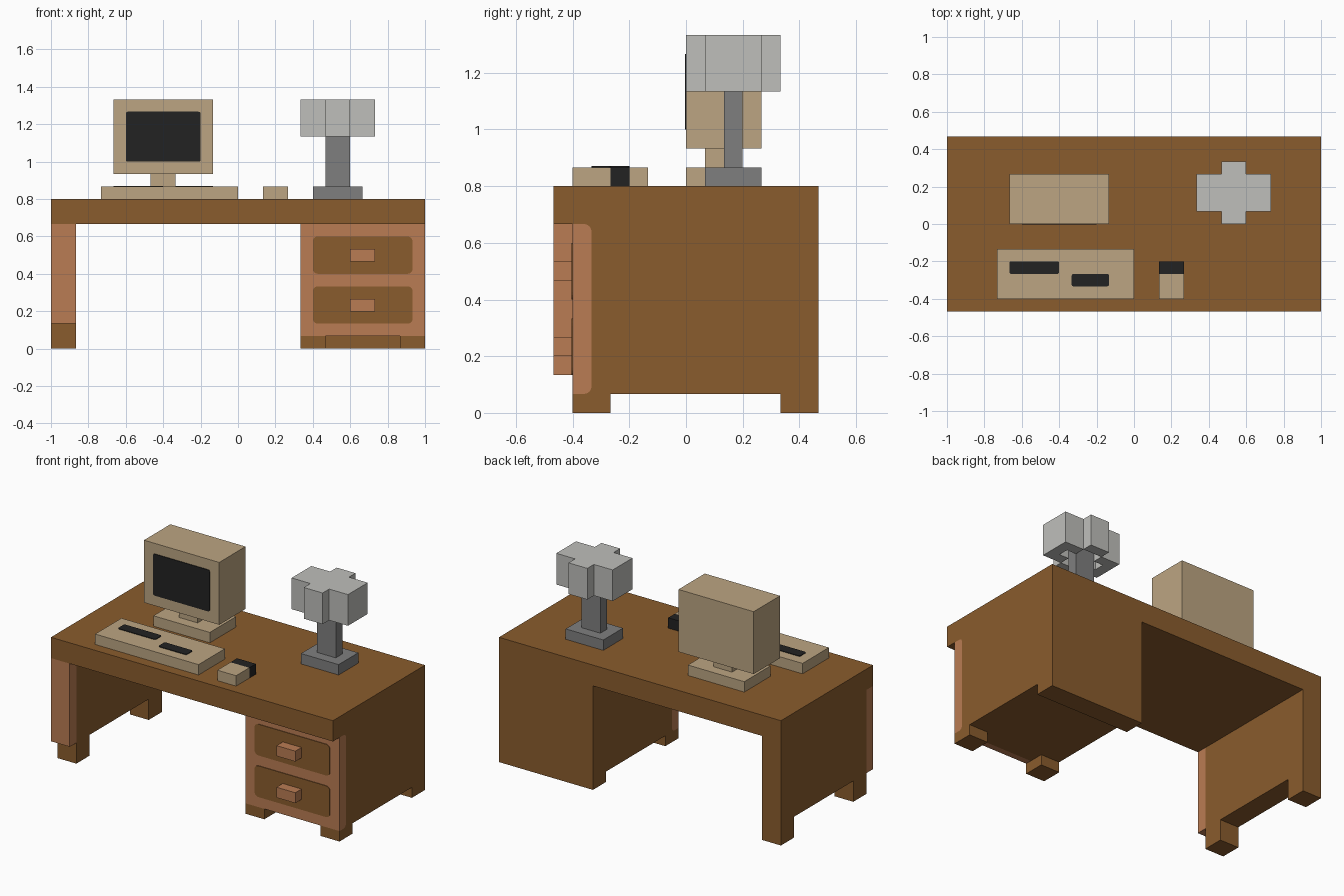
import bpy, bmesh, math
from mathutils import Vector

if "Cube" in bpy.data.objects:
    bpy.data.objects.remove(bpy.data.objects["Cube"])

U = 1 / 15        # the whole desk sits on this block grid
R = 0.4           # corner radius of painted shapes, in grid units
T = 0.06          # thickness of painted plates, in grid units


def material(name, hex_code):
    def linear(c):
        c /= 255
        return c / 12.92 if c <= 0.04045 else ((c + 0.055) / 1.055) ** 2.4
    col = [linear((hex_code >> s) & 255) for s in (16, 8, 0)] + [1]
    m = bpy.data.materials.new(name)
    m.use_nodes = True
    m.diffuse_color = col
    m.node_tree.nodes["Principled BSDF"].inputs["Base Color"].default_value = col
    return m


WOOD = material("brown wood", 0x8A5C2D)
TRIM = material("copper wood", 0xBA7C53)
BEIGE = material("beige plastic", 0xBCA582)
BLACK = material("black", 0x222222)
GREY = material("grey metal", 0x7F7F7F)
SHADE = material("light grey", 0xBFBFBB)


def finish(name, bm, mat):
    bmesh.ops.recalc_face_normals(bm, faces=bm.faces)
    bmesh.ops.scale(bm, vec=(U, U, U), verts=bm.verts)
    mesh = bpy.data.meshes.new(name)
    bm.to_mesh(mesh)
    bm.free()
    mesh.materials.append(mat)
    obj = bpy.data.objects.new(name, mesh)
    bpy.context.collection.objects.link(obj)
    return obj


def box(name, mat, x, y, z):
    """Block between grid limits given as (low, high) pairs."""
    bm = bmesh.new()
    bmesh.ops.create_cube(bm, size=1)
    for v in bm.verts:
        v.co = Vector([(a + b) / 2 + c * (b - a) for (a, b), c in zip((x, y, z), v.co)])
    return finish(name, bm, mat)


def prism(name, mat, profile, axis, lo, hi):
    """Extrude a 2D profile along axis 0, 1 or 2."""
    bm = bmesh.new()
    verts = []
    for p in profile:
        co = list(p)
        co.insert(axis, lo)
        verts.append(bm.verts.new(co))
    face = bm.faces.new(verts)
    ext = bmesh.ops.extrude_face_region(bm, geom=[face])
    step = Vector((0, 0, 0))
    step[axis] = hi - lo
    bmesh.ops.translate(bm, vec=step,
                        verts=[g for g in ext["geom"] if isinstance(g, bmesh.types.BMVert)])
    return finish(name, bm, mat)


def arc(cx, cy, start, r=R, n=4):
    """Quarter circle, counter-clockwise from the start angle in degrees."""
    angles = [math.radians(start + 90 * i / n) for i in range(n + 1)]
    return [(cx + r * math.cos(a), cy + r * math.sin(a)) for a in angles]


def rounded(a, b, r=R):
    (a0, a1), (b0, b1) = a, b
    return (arc(a1 - r, b1 - r, 0, r) + arc(a0 + r, b1 - r, 90, r)
            + arc(a0 + r, b0 + r, 180, r) + arc(a1 - r, b0 + r, 270, r))


# Desk top
box("desk_top", WOOD, (-15, 15), (-7, 7), (10, 12))

# Drawer cabinet: copper front slab with rounded rear corners, brown body behind
seam = arc(-5 - R, 1 + R, 270) + arc(-5 - R, 10 - R, 0)
prism("cabinet_front", TRIM, [(-6, 1)] + seam + [(-6, 10)], 0, 5, 15)
prism("cabinet_body", WOOD, [(7, 10), (7, 1)] + seam, 0, 5, 15)
box("cabinet_back_plinth", WOOD, (5, 15), (5, 7), (0, 1))
for side, x in (("right", 5), ("left", 13)):
    box(f"cabinet_front_foot_{side}", WOOD, (x, x + 2), (-6, -4), (0, 1))

# Drawers with their handles
for level, z in (("lower", 2), ("upper", 6)):
    prism(f"{level}_drawer_panel", WOOD, rounded((6, 14), (z, z + 3)), 1, -6 - T, -6)
    box(f"{level}_drawer_handle", TRIM, (9, 11), (-7, -6), (z + 1, z + 2))

# Side leg opposite the cabinet
box("leg_panel", WOOD, (-15, -13), (-6, 7), (2, 10))
box("leg_front_trim", TRIM, (-15, -13), (-7, -6), (2, 10))
for end, y in (("front", -6), ("back", 5)):
    box(f"leg_{end}_foot", WOOD, (-15, -13), (y, y + 2), (0, 2))

# Monitor
box("monitor_base", BEIGE, (-9, -3), (0, 4), (12, 13))
box("monitor_neck", BEIGE, (-7, -5), (1, 3), (13, 14))
box("monitor_case", BEIGE, (-10, -2), (0, 4), (14, 20))
prism("monitor_screen", BLACK, rounded((-9, -3), (15, 19), 0.15), 1, -T, 0)

# Keyboard with two key strips
box("keyboard", BEIGE, (-11, 0), (-6, -2), (12, 13))
prism("back_key_strip", BLACK, rounded((-10, -6), (-4, -3), 0.15), 2, 13, 13 + T)
prism("front_key_strip", BLACK, rounded((-5, -2), (-5, -4), 0.15), 2, 13, 13 + T)

# Mouse
box("mouse_body", BEIGE, (2, 4), (-6, -4), (12, 13))
box("mouse_buttons", BLACK, (2, 4), (-4, -3), (12, 13))

# Lamp base and stem
box("lamp_base", GREY, (6, 10), (1, 4), (12, 13))
box("lamp_stem", GREY, (7, 9), (2, 3), (13, 19))


# Cross-shaped lamp shade, hollow from below
def cross(x0, x1, y0, y1):
    """Outline of a cross with arms one unit longer in y than the block."""
    return [(x0, y0), (7, y0), (7, y0 - 1), (9, y0 - 1), (9, y0), (x1, y0),
            (x1, y1), (9, y1), (9, y1 + 1), (7, y1 + 1), (7, y1), (x0, y1)]


bm = bmesh.new()
rings = [[bm.verts.new((x, y, z)) for x, y in outline]
         for outline, z in ((cross(5, 11, 1, 4), 20), (cross(5, 11, 1, 4), 17),
                            (cross(6, 10, 2, 3), 17), (cross(6, 10, 2, 3), 19))]
bm.faces.new(rings[0])
bm.faces.new(rings[3])
for upper, lower in zip(rings, rings[1:]):
    for i in range(12):
        j = (i + 1) % 12
        # the rim has no width at the inner corners
        if upper is rings[1] and i in (1, 3, 7, 9):
            continue
        bm.faces.new((upper[i], upper[j], lower[j], lower[i]))
bmesh.ops.remove_doubles(bm, verts=bm.verts, dist=1e-4)
finish("lamp_shade", bm, SHADE)
